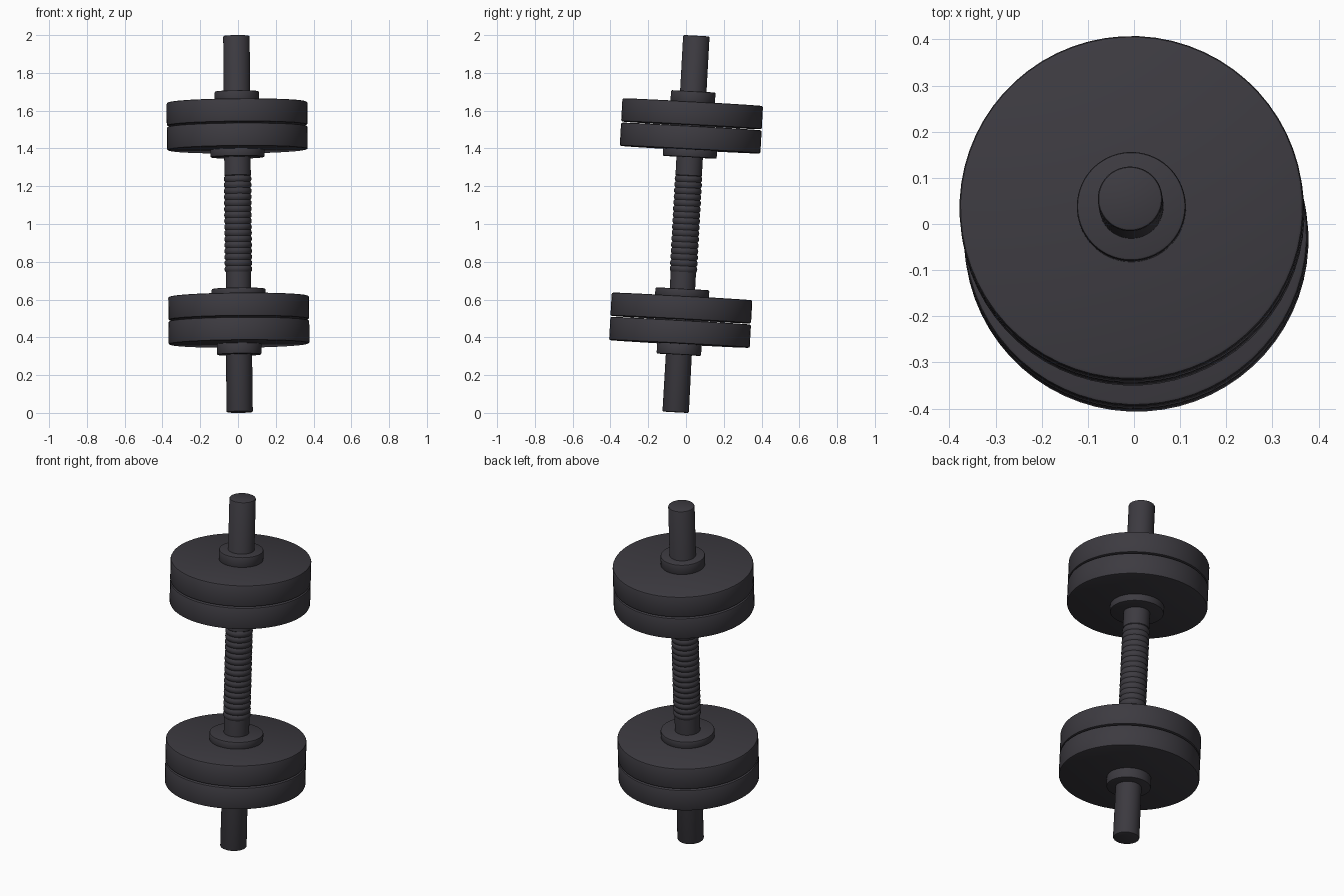
import bpy
import bmesh
import math
from mathutils import Matrix, Vector

cube = bpy.data.objects.get("Cube")
if cube:
    bpy.data.objects.remove(cube, do_unlink=True)

# One dark iron finish for everything
iron = bpy.data.materials.new("dark iron")
iron.use_nodes = True
colour = (0.046, 0.043, 0.052, 1.0)
iron.diffuse_color = colour
iron.node_tree.nodes["Principled BSDF"].inputs["Base Color"].default_value = colour

# Leaning axis of the whole dumbbell, through its middle
AXIS = Vector((-0.0085, 0.055, 1.0)).normalized()
POSE = Matrix.Translation((0, 0, 1)) @ AXIS.to_track_quat('Z', 'Y').to_matrix().to_4x4()


def lathe(name, profile, segments=64):
    """Spin (radius, height) points round the dumbbell axis, capping both ends."""
    bm = bmesh.new()
    rings = []
    for r, h in profile:
        rings.append([bm.verts.new((r * math.cos(a), r * math.sin(a), h))
                      for a in (2 * math.pi * i / segments for i in range(segments))])
    for low, high in zip(rings, rings[1:]):
        for i in range(segments):
            j = (i + 1) % segments
            bm.faces.new((low[i], low[j], high[j], high[i]))
    bm.faces.new(rings[0])
    bm.faces.new(rings[-1])
    bmesh.ops.recalc_face_normals(bm, faces=bm.faces)
    mesh = bpy.data.meshes.new(name)
    bm.to_mesh(mesh)
    bm.free()
    mesh.materials.append(iron)
    obj = bpy.data.objects.new(name, mesh)
    bpy.context.collection.objects.link(obj)
    obj.matrix_world = POSE
    bpy.ops.object.select_all(action='DESELECT')
    obj.select_set(True)
    bpy.context.view_layer.objects.active = obj
    bpy.ops.object.shade_smooth_by_angle(angle=math.radians(30))
    return obj


def disc(name, radius, h0, h1, bevel):
    """Solid disc with softly rounded rims."""
    h0, h1 = min(h0, h1), max(h0, h1)
    b, k = bevel, bevel * 0.3
    lathe(name, [(radius - b, h0), (radius - k, h0 + k), (radius, h0 + b),
                 (radius, h1 - b), (radius - k, h1 - k), (radius - b, h1)])


# Bar with a ribbed grip in the middle
R, HALF, GRIP, RIBS = 0.07, 0.998, 0.255, 16
pitch = 2 * GRIP / RIBS
bar = [(R - 0.006, -HALF), (R - 0.002, -HALF + 0.002), (R, -HALF + 0.006)]
for i in range(RIBS):
    h = -GRIP + i * pitch
    bar += [(R - 0.003, h), (R + 0.002, h + 0.25 * pitch),
            (R + 0.003, h + 0.5 * pitch), (R + 0.002, h + 0.75 * pitch)]
bar += [(R - 0.003, GRIP), (R, GRIP + 0.003),
        (R, HALF - 0.006), (R - 0.002, HALF - 0.002), (R - 0.006, HALF)]
lathe("bar", bar)

# Collars and paired weight plates at each end
SHIFT = 0.005
for side, s in (("upper", 1), ("lower", -1)):
    for part, radius, a, b, bevel in (
            ("inner_collar", 0.143, 0.349, 0.392, 0.006),
            ("inner_plate", 0.373, 0.389, 0.512, 0.008),
            ("outer_plate", 0.373, 0.518, 0.641, 0.008),
            ("outer_collar", 0.118, 0.638, 0.698, 0.006)):
        disc(f"{side}_{part}", radius, s * a + SHIFT, s * b + SHIFT, bevel)
